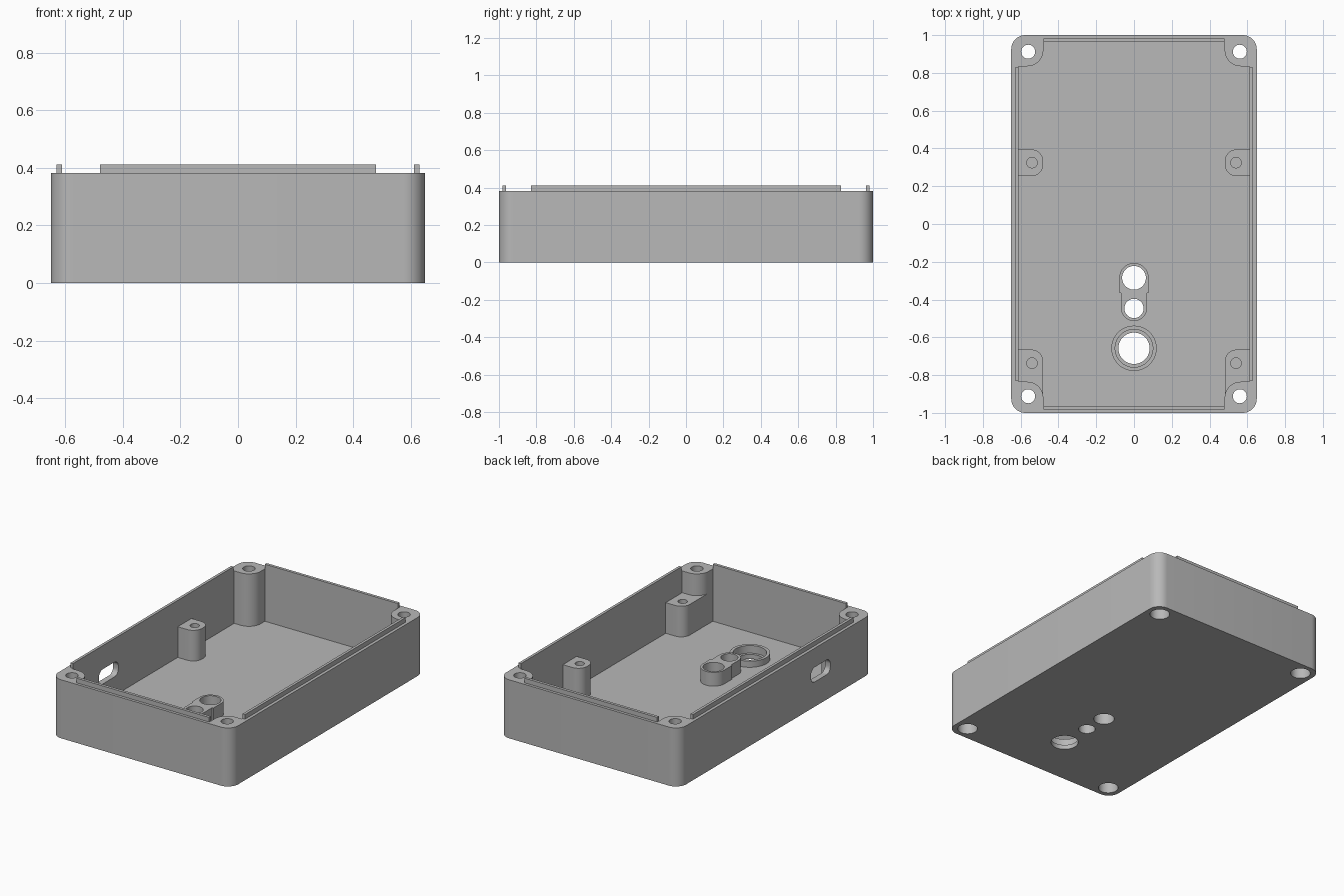
import bpy, bmesh, math
from mathutils import Matrix, Vector

old = bpy.data.objects.get("Cube")
if old:
    bpy.data.objects.remove(old, do_unlink=True)

grey = bpy.data.materials.new("grey_plastic")
grey.use_nodes = True
grey.diffuse_color = (0.48, 0.48, 0.48, 1)
grey.node_tree.nodes["Principled BSDF"].inputs["Base Color"].default_value = grey.diffuse_color

HX, HY, RIM, TOP = 0.65, 1.0, 0.382, 0.412   # outer half sizes, rim and lip heights
IX, IY, FLOOR = 0.612, 0.963, 0.04           # inner half sizes, floor height
PX, PY = 0.48, 0.835                         # inner faces of the corner pillars


def rounded(corners, steps=10):
    """Outline with right-angled corners (x, y, radius) turned into arcs."""
    out = []
    for i, (x, y, r) in enumerate(corners):
        p = Vector((x, y))
        if r == 0:
            out.append(p)
            continue
        before = (Vector(corners[i - 1][:2]) - p).normalized()
        after = (Vector(corners[(i + 1) % len(corners)][:2]) - p).normalized()
        centre = p + r * (before + after)
        for k in range(steps + 1):
            t = math.pi / 2 * k / steps
            q = centre - r * (after * math.cos(t) + before * math.sin(t))
            if not out or (q - out[-1]).length > 1e-5:
                out.append(q)
    if (out[0] - out[-1]).length < 1e-5:
        out.pop()
    return out


def rect(x0, x1, y0, y1, r=0):
    return rounded([(x0, y0, r), (x1, y0, r), (x1, y1, r), (x0, y1, r)])


def circle(x, y, r, n=40):
    return [Vector((x + r * math.cos(math.tau * k / n), y + r * math.sin(math.tau * k / n)))
            for k in range(n)]


def prism(name, outline, z0, z1, matrix=Matrix()):
    bm = bmesh.new()
    face = bm.faces.new([bm.verts.new((p.x, p.y, z0)) for p in outline])
    ext = bmesh.ops.extrude_face_region(bm, geom=[face])
    verts = [v for v in ext["geom"] if isinstance(v, bmesh.types.BMVert)]
    bmesh.ops.translate(bm, verts=verts, vec=(0, 0, z1 - z0))
    bmesh.ops.transform(bm, matrix=matrix, verts=bm.verts)
    bmesh.ops.recalc_face_normals(bm, faces=bm.faces)
    mesh = bpy.data.meshes.new(name)
    bm.to_mesh(mesh)
    bm.free()
    mesh.materials.append(grey)
    ob = bpy.data.objects.new(name, mesh)
    bpy.context.collection.objects.link(ob)
    return ob


def combine(target, tool, operation):
    mod = target.modifiers.new("combine", "BOOLEAN")
    mod.operation, mod.solver, mod.object = operation, "EXACT", tool
    bpy.context.view_layer.objects.active = target
    bpy.ops.object.modifier_apply(modifier=mod.name)
    bpy.data.objects.remove(tool, do_unlink=True)


def add(outline, z0, z1):
    combine(case, prism("addition", outline, z0, z1), "UNION")


def cut(outline, z0, z1, matrix=Matrix()):
    combine(case, prism("cutter", outline, z0, z1, matrix), "DIFFERENCE")


# Case: rounded block hollowed out around four corner pillars
case = prism("case_body", rect(-HX, HX, -HY, HY, 0.075), 0, RIM)
corners = []
for sx, sy in ((1, 1), (-1, 1), (-1, -1), (1, -1)):
    notch = [(sx * IX, sy * PY, 0), (sx * PX, sy * PY, 0.085), (sx * PX, sy * IY, 0)]
    corners += notch if sx * sy > 0 else notch[::-1]
cut(rounded(corners), FLOOR, 0.6)

# Standoffs: two on the side walls, two joined to the front pillars
for s in (-1, 1):
    for y0, y1, r0 in ((0.253, 0.395, 0.062), (-0.93, -0.665, 0)):
        add(rounded([(s * 0.63, y0, 0), (s * 0.481, y0, r0),
                     (s * 0.481, y1, 0.062), (s * 0.63, y1, 0)]), 0.02, 0.24)

# Twin-hole boss and round collar on the floor
add(rounded([(0.078, -0.207, 0.078), (-0.078, -0.207, 0.078), (-0.078, -0.365, 0),
             (-0.069, -0.365, 0), (-0.069, -0.514, 0.069), (0.069, -0.514, 0.069),
             (0.069, -0.365, 0), (0.078, -0.365, 0)]), 0.02, 0.13)
add(circle(0, -0.658, 0.12), 0.02, 0.08)

# Floor openings
cut(circle(0, -0.285, 0.063), -0.1, 0.3)
cut(circle(0, -0.447, 0.051), -0.1, 0.3)
cut(circle(0, -0.658, 0.083), -0.1, 0.3)
cut(circle(0, -0.658, 0.1), 0.03, 0.3)

# Screw holes with counterbores below, and blind standoff holes
for s in (-1, 1):
    for y in (-0.912, 0.912):
        cut(circle(s * 0.56, y, 0.037), -0.1, 0.6)
        cut(circle(s * 0.56, y, 0.06), -0.1, 0.1)
    for y in (-0.737, 0.325):
        cut(circle(s * 0.54, y, 0.028), 0.08, 0.4)

# Rounded slot through the right wall
sideways = Matrix(((0, 0, 1, 0), (1, 0, 0, 0), (0, 1, 0, 0), (0, 0, 0, 1)))
cut(rect(-0.56, -0.36, 0.162, 0.258, 0.04), -0.8, -0.55, sideways)

# Raised lips along the inner half of each wall
parts = [case]
for s, side, end in ((1, "left", "back"), (-1, "right", "front")):
    x0, x1 = sorted((s * IX, s * 0.63))
    y0, y1 = sorted((s * IY, s * 0.982))
    parts.append(prism(side + "_lip", rect(x0, x1, -0.828, 0.828), RIM, TOP))
    parts.append(prism(end + "_lip", rect(-PX, PX, y0, y1), RIM, TOP))

# Smooth curved walls, keep edges sharp
bpy.ops.object.select_all(action="DESELECT")
for ob in parts:
    ob.select_set(True)
bpy.context.view_layer.objects.active = case
bpy.ops.object.shade_smooth_by_angle(angle=math.radians(30))
